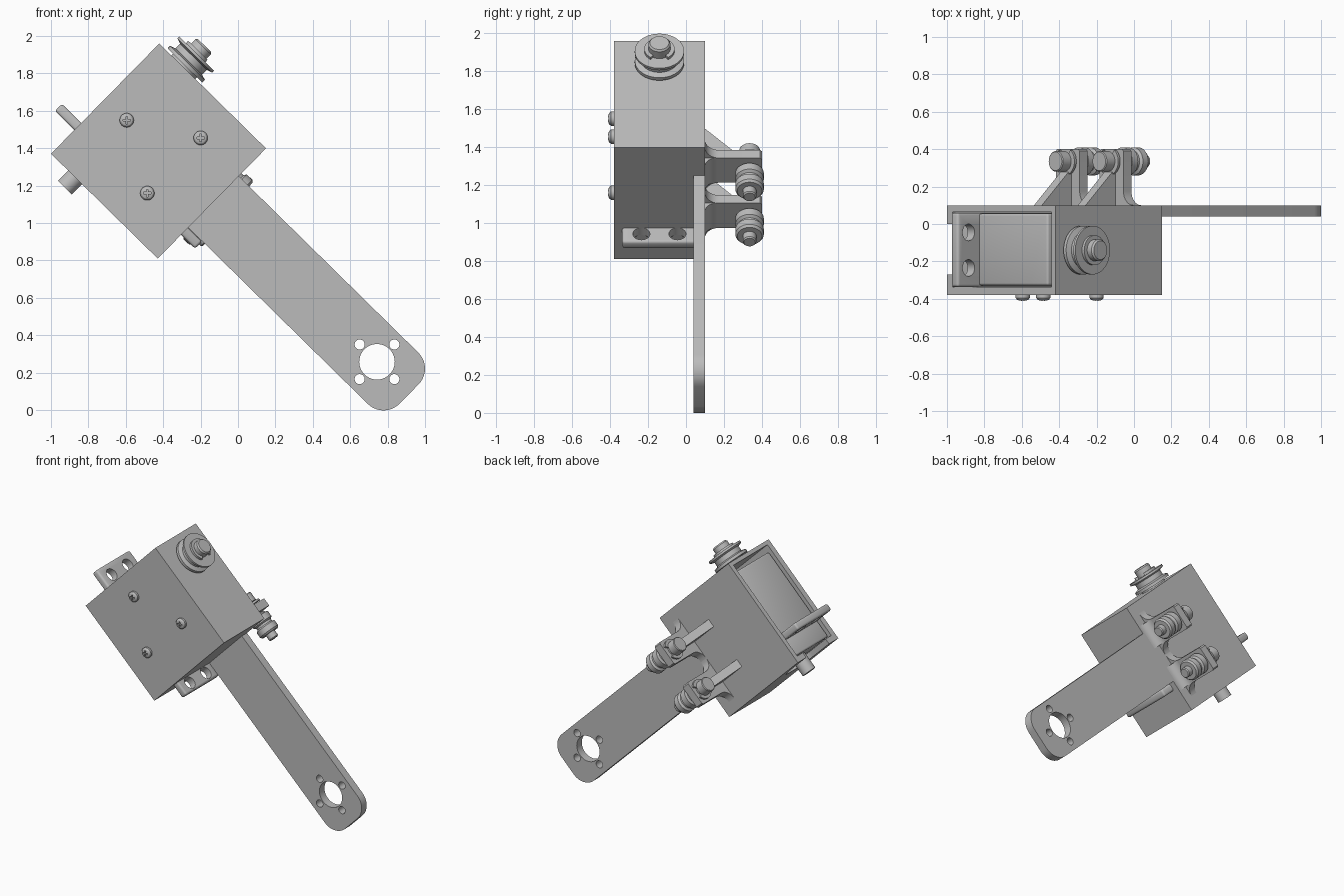
import bpy, bmesh
from math import sin, cos, pi, radians
from mathutils import Matrix, Vector

cube = bpy.data.objects.get("Cube")
if cube:
    bpy.data.objects.remove(cube, do_unlink=True)

grey = bpy.data.materials.new("plain_grey")
grey.use_nodes = True
COLOUR = (0.5, 0.5, 0.5, 1)
grey.diffuse_color = COLOUR
grey.node_tree.nodes["Principled BSDF"].inputs["Base Color"].default_value = COLOUR

# Parts are laid out along the arm (x), depth (y) and across the arm (z), then tilted
TILT = Matrix.Translation((-0.425, 0, 1.385)) @ Matrix.Rotation(radians(44.5), 4, "Y")
MID_Y = -0.14      # servo centre plane
SHAFT_X = -0.22    # servo shaft position


def finish(name, bm):
    bmesh.ops.recalc_face_normals(bm, faces=bm.faces)
    mesh = bpy.data.meshes.new(name)
    bm.to_mesh(mesh)
    bm.free()
    mesh.materials.append(grey)
    mesh.shade_smooth()
    mesh.set_sharp_from_angle(angle=radians(30))
    ob = bpy.data.objects.new(name, mesh)
    bpy.context.collection.objects.link(ob)
    ob.matrix_world = TILT
    return ob


def box(name, x, y, z, bevel=0):
    bm = bmesh.new()
    bmesh.ops.create_cube(bm, size=1)
    for v in bm.verts:
        v.co = [lo + (c + 0.5) * (hi - lo) for c, (lo, hi) in zip(v.co, (x, y, z))]
    if bevel:
        bmesh.ops.bevel(bm, geom=bm.edges[:], offset=bevel, segments=3,
                        profile=0.5, affect="EDGES")
    return finish(name, bm)


def prism(name, pts, axis, lo, hi):
    """Extrude a 2D outline along an axis from lo to hi."""
    place = {"x": lambda a, b, t: (t, a, b),
             "y": lambda a, b, t: (a, t, b),
             "z": lambda a, b, t: (a, b, t)}[axis]
    bm = bmesh.new()
    face = bm.faces.new([bm.verts.new(place(a, b, lo)) for a, b in pts])
    new = bmesh.ops.extrude_face_region(bm, geom=[face])["geom"]
    shift = Vector(place(0, 0, hi - lo))
    bmesh.ops.translate(bm, vec=shift, verts=[v for v in new if isinstance(v, bmesh.types.BMVert)])
    return finish(name, bm)


def lathe(name, profile, at, axis, steps=40):
    """Spin (radius, height) points about an axis through a point."""
    turn = {"x": Matrix.Rotation(pi / 2, 4, "Y"),
            "front": Matrix.Rotation(pi / 2, 4, "X"),
            "z": Matrix.Identity(4)}[axis]
    bm = bmesh.new()
    vs = [bm.verts.new((r, 0, h)) for r, h in profile]
    es = [bm.edges.new(p) for p in zip(vs, vs[1:])]
    bmesh.ops.spin(bm, geom=vs + es, cent=(0, 0, 0), axis=(0, 0, 1),
                   angle=2 * pi, steps=steps, use_merge=True)
    bmesh.ops.remove_doubles(bm, verts=bm.verts, dist=1e-5)
    bm.transform(Matrix.Translation(at) @ turn)
    return finish(name, bm)


def rod(r, lo, hi):
    return [(0, lo), (r, lo), (r, hi), (0, hi)]


def arc(cx, cy, r, start, end, n=10):
    angles = [radians(start + (end - start) * i / n) for i in range(n + 1)]
    return [(cx + r * cos(a), cy + r * sin(a)) for a in angles]


def cut(ob, cutters):
    for c in cutters:
        c.hide_render = True
        mod = ob.modifiers.new("cut", "BOOLEAN")
        mod.operation, mod.solver, mod.object = "DIFFERENCE", "EXACT", c
    bpy.context.view_layer.update()
    result = bpy.data.meshes.new_from_object(
        ob.evaluated_get(bpy.context.evaluated_depsgraph_get()))
    ob.modifiers.clear()
    ob.data = result
    result.set_sharp_from_angle(angle=radians(30))
    for c in cutters:
        bpy.data.objects.remove(c, do_unlink=True)


def clip(name, cx, cy, inner, outer, gap, axis, lo, hi):
    pts = arc(cx, cy, outer, gap + 35, gap + 325, 24) + arc(cx, cy, inner, gap + 325, gap + 35, 24)
    prism(name, pts, axis, lo, hi)


# Housing: open towards the upper left, with a rounded shaft slot in its lower wall
housing = box("housing", (-0.4, 0.4), (-0.38, 0.10), (-0.413, 0.413))
slot = arc(SHAFT_X, MID_Y + 0.005, 0.135, -90, 90, 16) + [(-0.6, 0), (-0.6, -0.27)]
cut(housing, [box("cavity", (-0.6, 0.36), (-0.338, 0.065), (-0.372, 0.385)),
              prism("shaft_slot", slot, "z", -0.5, -0.33)])

# Servo: body, mounting flange with holes, lower shaft
box("servo_body", (-0.385, 0.355), (-0.328, 0.055), (-0.19, 0.34), 0.012)
box("servo_base", (-0.385, 0.355), (-0.328, 0.055), (-0.365, -0.22), 0.012)
flange = box("servo_flange", (-0.545, 0.505), (-0.336, 0.06), (-0.235, -0.182), 0.014)
cut(flange, [lathe("flange_hole", rod(0.045, -0.4, 0), (x, MID_Y + dy, 0), "z", 24)
             for x in (-0.465, 0.445) for dy in (-0.095, 0.095)])
lathe("lower_shaft", rod(0.052, -0.49, -0.34), (SHAFT_X, MID_Y, 0), "z")

# Drive pulley on the upper right wall
lathe("drive_pulley", [(0, 0.40), (0.09, 0.40), (0.09, 0.425), (0.13, 0.425), (0.13, 0.445),
                       (0.10, 0.455), (0.10, 0.49), (0.13, 0.50), (0.13, 0.515), (0, 0.515)],
      (SHAFT_X, MID_Y, 0), "z", 48)
lathe("pulley_shaft", [(0, 0.5), (0.058, 0.5), (0.058, 0.565), (0.05, 0.575), (0, 0.575)],
      (SHAFT_X, MID_Y, 0), "z")
clip("pulley_clip", SHAFT_X, MID_Y, 0.05, 0.08, 0, "z", 0.515, 0.532)

# Arm: long plate with rounded end, central bore and four bolt holes
LOW, HIGH, END, R = -0.18, 0.205, 1.866, 0.12
outline = [(0.39, LOW)] + arc(END - R, LOW + R, R, -90, 0) + arc(END - R, HIGH - R, R, 0, 90) + [(0.39, HIGH)]
arm = prism("arm", outline, "y", 0.04, 0.10)
BORE = (1.623, -0.1, 0.015)
holes = [lathe("bore", rod(0.095, -0.4, 0.4), BORE, "front", 40)]
for i in range(4):
    a = radians(44.5 + 45 + 90 * i)
    spot = (BORE[0] + 0.131 * cos(a), BORE[1], BORE[2] + 0.131 * sin(a))
    holes.append(lathe("bolt_hole", rod(0.027, -0.4, 0.4), spot, "front", 20))
cut(arm, holes)

# Front screws with cross recesses
for wx, wz in ((-0.595, 1.55), (-0.2, 1.455), (-0.485, 1.16)):
    p = TILT.inverted() @ Vector((wx, 0, wz))
    screw = lathe("screw", [(0, 0.36), (0.038, 0.36), (0.038, 0.395), (0.03, 0.405),
                            (0.016, 0.41), (0, 0.411)], (p.x, 0, p.z), "front", 28)
    bars = []
    for a, b in ((0.02, 0.005), (0.005, 0.02)):
        bar = box("cross", (-a, a), (-0.45, -0.397), (-b, b))
        bar.matrix_world = Matrix.Translation((wx, 0, wz))
        bars.append(bar)
    cut(screw, bars)

# Two rear roller brackets
AXLE_Y = 0.335
for c in (0.167, -0.167):
    w, f = 0.091, 0.075
    side = arc(0.1 + f, w + f, f, 180, 270, 8)
    upright = [(y, c + z) for y, z in side] + [(0.39, c + w), (0.40, c + w - 0.01),
               (0.40, c - w + 0.01), (0.39, c - w)] + [(y, c - z) for y, z in reversed(side)]
    prism("bracket_upright", [(0.09, c + w + f)] + upright + [(0.09, c - w - f)], "x", 0.263, 0.323)
    prism("bracket_gusset", [(0.04, 0.10), (0.04, 0.09), (0.29, 0.09), (0.29, 0.30), (0.264, 0.30)],
          "z", c - 0.03, c + 0.03)
    prism("bracket_fillet", arc(0.323 + 0.06, 0.16, 0.06, 180, 270, 8) + [(0.383, 0.09), (0.32, 0.09)],
          "z", c - w, c + w)
    at = (0, AXLE_Y, c)
    lathe("roller_pin", [(0, 0.17), (0.05, 0.17), (0.055, 0.175), (0.055, 0.235), (0.036, 0.235),
                         (0.036, 0.517), (0.03, 0.524), (0, 0.524)], at, "x", 32)
    lathe("roller", [(0, 0.33), (0.055, 0.33), (0.055, 0.34), (0.075, 0.345), (0.075, 0.39),
                     (0.06, 0.40), (0.06, 0.415), (0.075, 0.425), (0.075, 0.465),
                     (0.065, 0.478), (0, 0.478)], at, "x", 36)
    clip("roller_clip", AXLE_Y, c, 0.034, 0.075, 0, "x", 0.24, 0.255)
